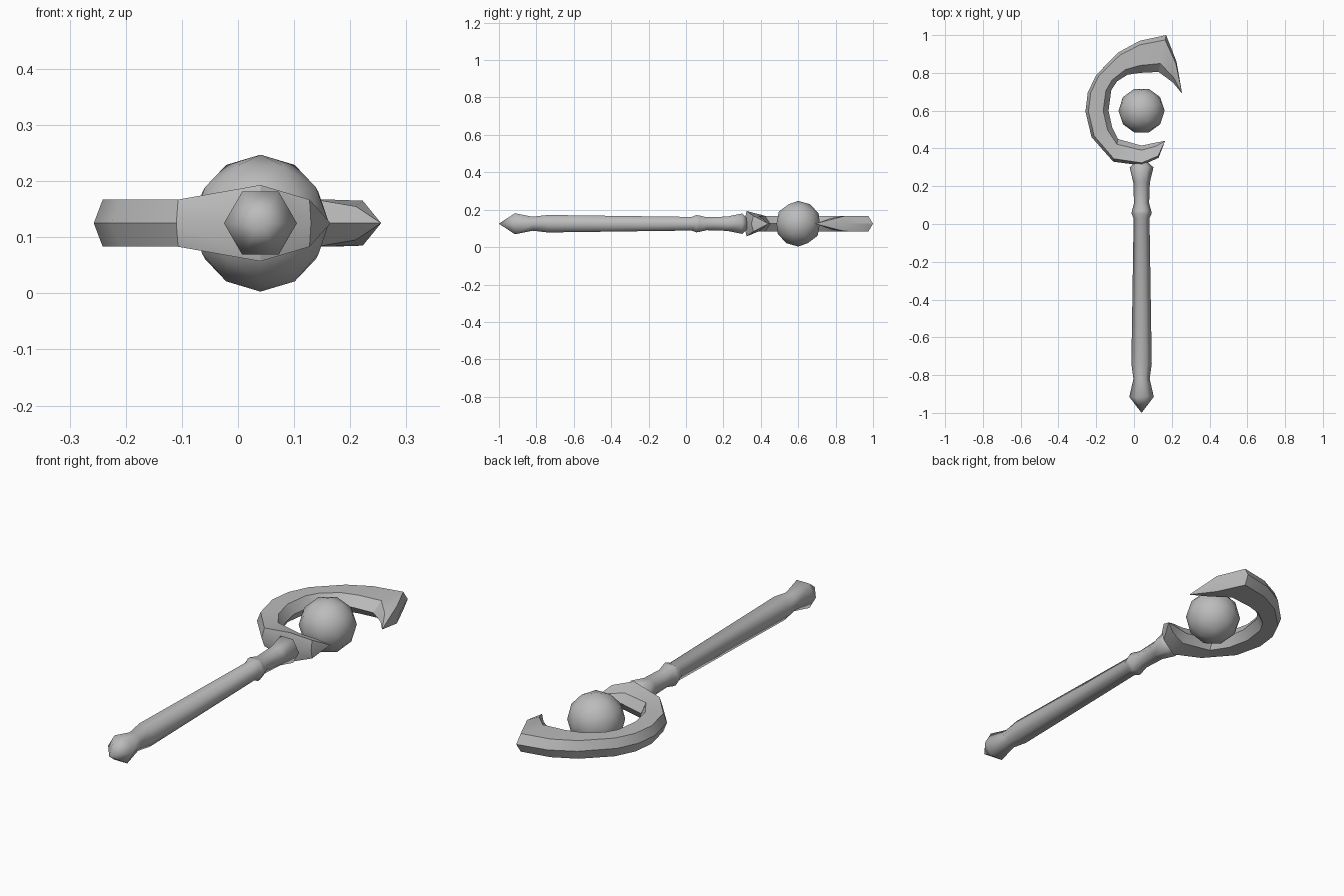
import bpy, bmesh, math
from mathutils import Vector

cube = bpy.data.objects.get("Cube")
if cube:
    bpy.data.objects.remove(cube)

MID_X, MID_Z = 0.04, 0.125

grey = bpy.data.materials.new("plain_grey")
grey.use_nodes = True
grey.diffuse_color = (0.5, 0.5, 0.5, 1)
grey.node_tree.nodes["Principled BSDF"].inputs["Base Color"].default_value = (0.5, 0.5, 0.5, 1)


def finish(name, bm, angle):
    bmesh.ops.remove_doubles(bm, verts=bm.verts, dist=0.0005)
    bmesh.ops.recalc_face_normals(bm, faces=bm.faces)
    mesh = bpy.data.meshes.new(name)
    bm.to_mesh(mesh)
    bm.free()
    mesh.materials.append(grey)
    ob = bpy.data.objects.new(name, mesh)
    bpy.context.collection.objects.link(ob)
    bpy.ops.object.select_all(action="DESELECT")
    ob.select_set(True)
    bpy.context.view_layer.objects.active = ob
    bpy.ops.object.shade_smooth_by_angle(angle=math.radians(angle))
    return ob


def loft(bm, rings):
    """Join equal rings of points into a closed tube."""
    loops = [[bm.verts.new(p) for p in ring] for ring in rings]
    for a, b in zip(loops, loops[1:]):
        for i in range(len(a)):
            j = (i + 1) % len(a)
            bm.faces.new((a[i], a[j], b[j], b[i]))
    bm.faces.new(loops[0])
    bm.faces.new(loops[-1])


# Six-sided handle: position along y and radius
profile = [(-1.0, 0.0002), (-0.915, 0.065), (-0.82, 0.043), (-0.74, 0.054),
           (0.03, 0.042), (0.055, 0.053), (0.07, 0.051), (0.11, 0.04),
           (0.22, 0.044), (0.3, 0.063), (0.325, 0.035)]
bm = bmesh.new()
loft(bm, [[(MID_X + r * math.cos(k * math.pi / 3), y, MID_Z + r * math.sin(k * math.pi / 3))
           for k in range(6)] for y, r in profile])
finish("handle", bm, 62)

# Crescent head: outer point, inner point, half height outside and inside
sections = [
    ((0.165, 0.44), (0.165, 0.44), 0, 0),
    ((0.13, 0.35), (0.11, 0.43), 0.042, 0.025),
    ((0.04, 0.31), (0.04, 0.415), 0.068, 0.04),
    ((-0.11, 0.33), (-0.085, 0.45), 0.042, 0.042),
    ((-0.225, 0.46), (-0.115, 0.51), 0.042, 0.042),
    ((-0.257, 0.595), (-0.135, 0.6), 0.042, 0.042),
    ((-0.245, 0.695), (-0.12, 0.71), 0.042, 0.042),
    ((-0.2, 0.79), (-0.09, 0.755), 0.042, 0.042),
    ((-0.08, 0.91), (-0.035, 0.79), 0.042, 0.042),
    ((0.03, 0.97), (0.03, 0.8), 0.042, 0.042),
    ((0.17, 1.0), (0.13, 0.805), 0.042, 0.042),
    ((0.225, 0.86), (0.205, 0.75), 0.04, 0.03),
    ((0.255, 0.69), (0.255, 0.69), 0, 0),
]
rings = []
for outer, inner, high, low in sections:
    o, n = Vector((*outer, MID_Z)), Vector((*inner, MID_Z))
    a, b = o.lerp(n, 0.13), o.lerp(n, 0.77)
    up, lo = Vector((0, 0, high)), Vector((0, 0, low))
    rings.append([o, a + up, b + lo, n, b - lo, a - up])
bm = bmesh.new()
loft(bm, rings)
finish("crescent_head", bm, 30)

# Floating orb
bm = bmesh.new()
bmesh.ops.create_icosphere(bm, subdivisions=2, radius=0.122)
orb = finish("orb", bm, 60)
orb.location = (MID_X, 0.6, MID_Z)
orb.rotation_euler.z = math.pi / 2
